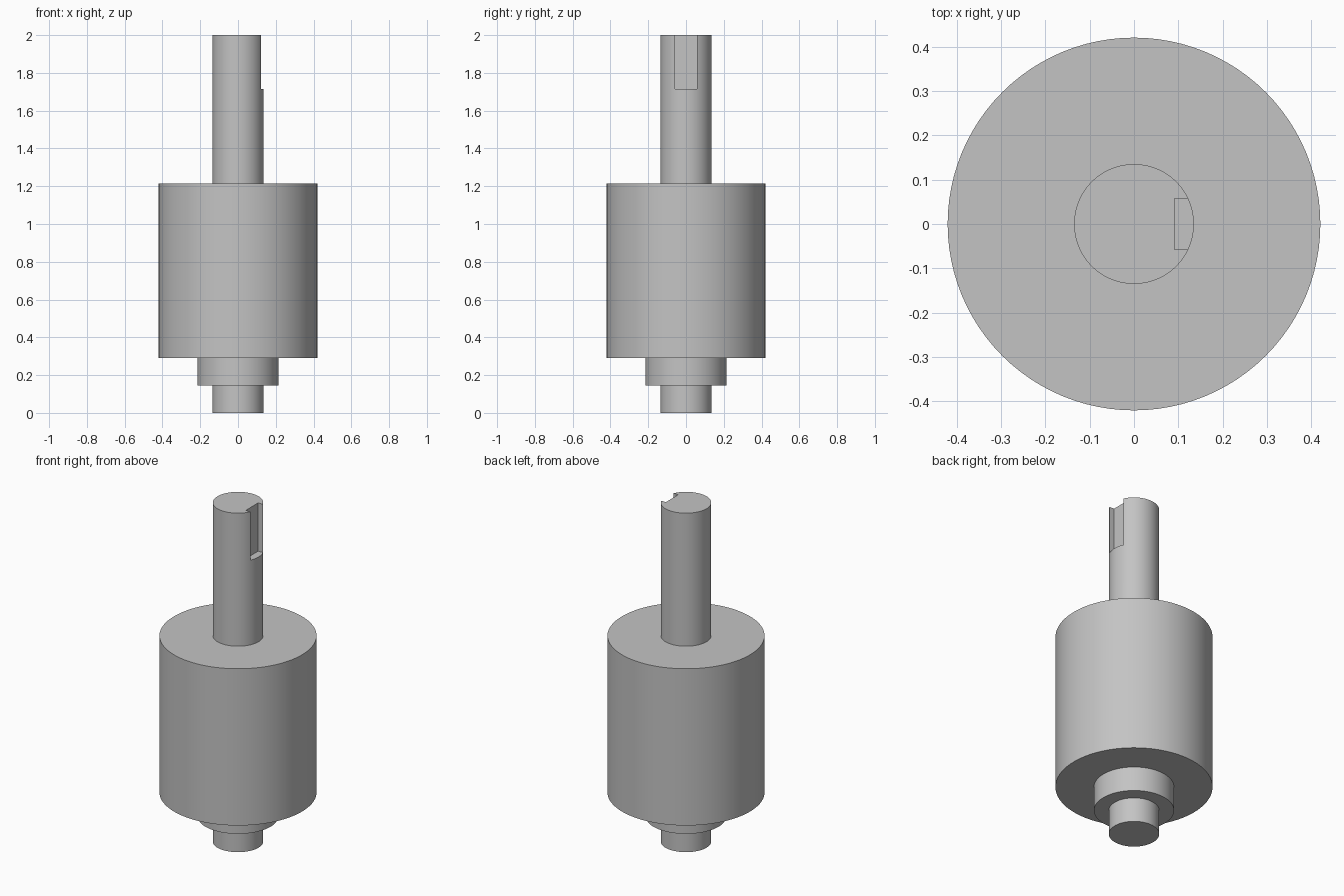
import bpy, bmesh, math
from mathutils import Vector

cube = bpy.data.objects.get("Cube")
if cube:
    bpy.data.objects.remove(cube, do_unlink=True)

# Steel colour
GREY = (0.55, 0.55, 0.55, 1.0)
steel = bpy.data.materials.new("grey_steel")
steel.use_nodes = True
steel.diffuse_color = GREY
steel.node_tree.nodes["Principled BSDF"].inputs["Base Color"].default_value = GREY

SHAFT_R, COLLAR_R, BODY_R = 0.135, 0.214, 0.42
COLLAR_Z, BODY_Z, SHOULDER_Z, TOP_Z = 0.145, 0.29, 1.215, 2.0
KEY_X, KEY_HALF, KEY_Z = 0.091, 0.058, 1.715


def add_object(name, bm):
    bmesh.ops.recalc_face_normals(bm, faces=bm.faces)
    mesh = bpy.data.meshes.new(name)
    bm.to_mesh(mesh)
    bm.free()
    mesh.materials.append(steel)
    obj = bpy.data.objects.new(name, mesh)
    bpy.context.collection.objects.link(obj)
    return obj


def lathe(name, profile, steps=96):
    """Revolve (radius, height) points around z and close both ends."""
    bm = bmesh.new()
    verts = [bm.verts.new((r, 0, z)) for r, z in profile]
    edges = [bm.edges.new(pair) for pair in zip(verts, verts[1:])]
    bmesh.ops.spin(bm, geom=verts + edges, cent=(0, 0, 0), axis=(0, 0, 1),
                   angle=math.tau, steps=steps)
    bmesh.ops.remove_doubles(bm, verts=bm.verts, dist=1e-4)
    rim = [e for e in bm.edges if e.is_boundary]
    bmesh.ops.holes_fill(bm, edges=rim, sides=0)
    return add_object(name, bm)


def box(name, low, high):
    bm = bmesh.new()
    bmesh.ops.create_cube(bm, size=1)
    low, high = Vector(low), Vector(high)
    bmesh.ops.scale(bm, vec=high - low, verts=bm.verts)
    bmesh.ops.translate(bm, vec=(low + high) / 2, verts=bm.verts)
    return add_object(name, bm)


# Turned shaft: lower journal, collar, thick body, long upper shaft
shaft = lathe("stepped_shaft", [
    (SHAFT_R, 0), (SHAFT_R, COLLAR_Z),
    (COLLAR_R, COLLAR_Z), (COLLAR_R, BODY_Z),
    (BODY_R, BODY_Z), (BODY_R, SHOULDER_Z),
    (SHAFT_R, SHOULDER_Z), (SHAFT_R, TOP_Z)])

# Keyway slot, open at the top of the shaft
cutter = box("keyway_cutter", (KEY_X, -KEY_HALF, KEY_Z), (0.3, KEY_HALF, TOP_Z + 0.1))
cut = shaft.modifiers.new("keyway", 'BOOLEAN')
cut.operation = 'DIFFERENCE'
cut.solver = 'EXACT'
cut.object = cutter

bpy.ops.object.select_all(action='DESELECT')
bpy.context.view_layer.objects.active = shaft
shaft.select_set(True)
bpy.ops.object.modifier_apply(modifier=cut.name)
bpy.data.objects.remove(cutter, do_unlink=True)
bpy.ops.object.shade_smooth_by_angle(angle=math.radians(30))
